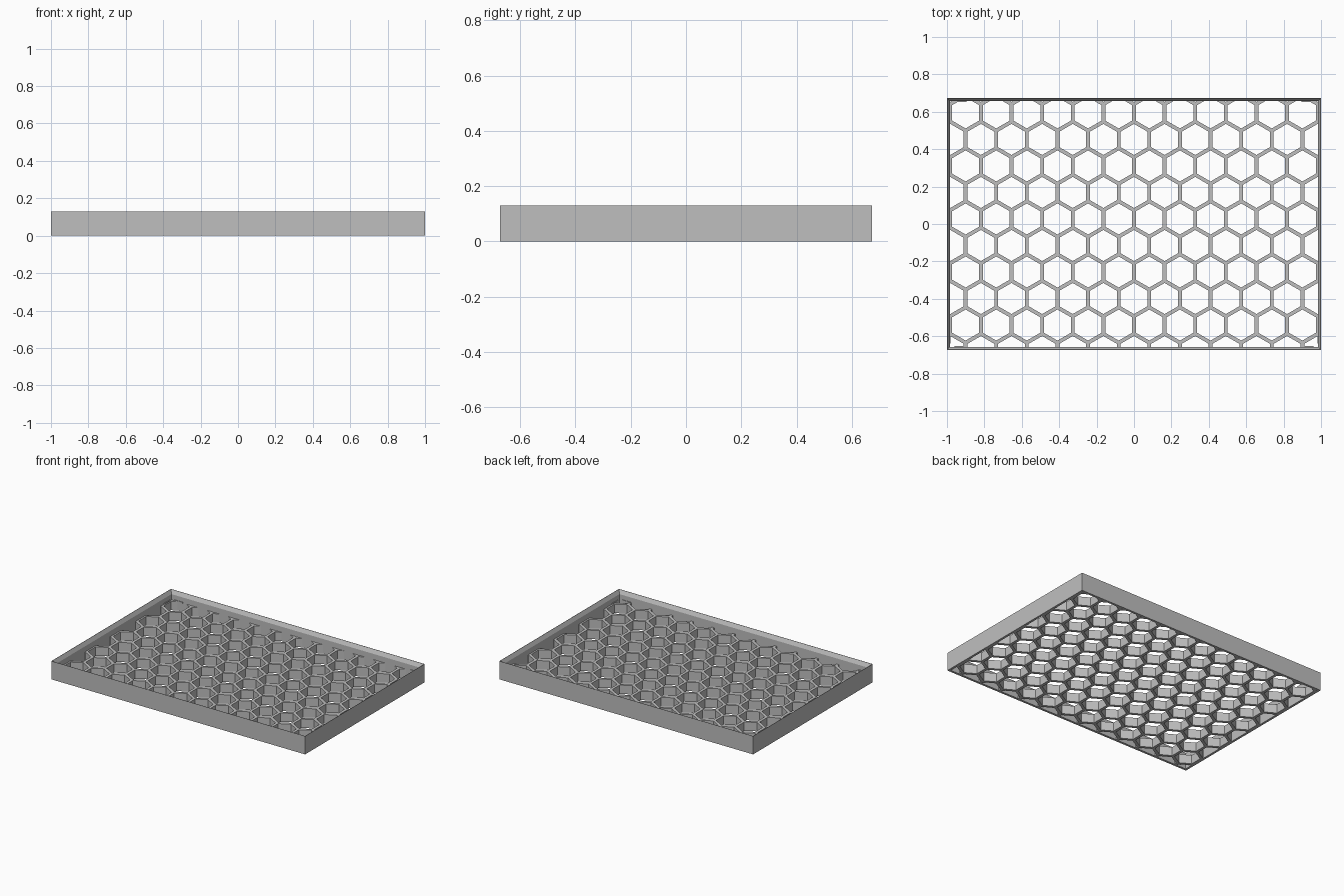
import bpy, bmesh
from math import sin, cos, pi, sqrt
from mathutils import Vector

HX, HY, H = 1.0, 0.673, 0.13      # half length, half width, rim height
WALL = 0.016                      # rim thickness
PITCH, BAR, MESH_H = 0.1637, 0.02, 0.063
ROW_Y = 0.594                     # centre of the rearmost full row

old = bpy.data.objects.get("Cube")
if old:
    bpy.data.objects.remove(old, do_unlink=True)

grey = bpy.data.materials.new("plain grey")
grey.use_nodes = True
colour = (0.52, 0.52, 0.52, 1)
grey.diffuse_color = colour
grey.node_tree.nodes["Principled BSDF"].inputs["Base Color"].default_value = colour


def finish(bm, name):
    bmesh.ops.recalc_face_normals(bm, faces=bm.faces[:])
    mesh = bpy.data.meshes.new(name)
    bm.to_mesh(mesh)
    bm.free()
    mesh.materials.append(grey)
    ob = bpy.data.objects.new(name, mesh)
    bpy.context.collection.objects.link(ob)
    return ob


# Rim: a wall section with an inner chamfer, swept round the rectangle
section = [(0, 0), (0, H), (0.002, H), (WALL, H - 0.027), (WALL, 0)]
bm = bmesh.new()
corners = []
for sx, sy in ((-1, -1), (1, -1), (1, 1), (-1, 1)):
    corners.append([bm.verts.new((sx * (HX - d), sy * (HY - d), z)) for d, z in section])
for i in range(4):
    a, b = corners[i], corners[(i + 1) % 4]
    for j in range(len(section)):
        k = (j + 1) % len(section)
        bm.faces.new((a[j], b[j], b[k], a[k]))
finish(bm, "rim")


# Honeycomb floor: flat hexagon rings, trimmed to the rim and extruded
def hexagon(bm, cx, cy, r):
    return [bm.verts.new((cx + r * sin(i * pi / 3), cy + r * cos(i * pi / 3), 0))
            for i in range(6)]


bm = bmesh.new()
outer_r = PITCH / sqrt(3)
inner_r = (PITCH - BAR) / sqrt(3)
for row in range(-1, 11):
    shift = 0.5 if row % 2 == 0 else 0
    for col in range(-8, 9):
        cx, cy = (col + shift) * PITCH, ROW_Y - row * outer_r * 1.5
        out, inn = hexagon(bm, cx, cy, outer_r), hexagon(bm, cx, cy, inner_r)
        for i in range(6):
            k = (i + 1) % 6
            bm.faces.new((out[i], out[k], inn[k], inn[i]))
bmesh.ops.remove_doubles(bm, verts=bm.verts[:], dist=0.0005)
for n, half in (((1, 0, 0), HX), ((-1, 0, 0), HX), ((0, 1, 0), HY), ((0, -1, 0), HY)):
    n = Vector(n)
    bmesh.ops.bisect_plane(bm, geom=bm.verts[:] + bm.edges[:] + bm.faces[:],
                           plane_co=n * (half - WALL * 0.8), plane_no=n, clear_outer=True)
grown = bmesh.ops.extrude_face_region(bm, geom=bm.faces[:])
top = [v for v in grown["geom"] if isinstance(v, bmesh.types.BMVert)]
bmesh.ops.translate(bm, verts=top, vec=(0, 0, MESH_H))
finish(bm, "honeycomb_floor")


# Small ledges inside each corner
def ledge(bm, x0, x1, y0, y1, z0, z1):
    for v in bmesh.ops.create_cube(bm, size=1)["verts"]:
        v.co = (x1 if v.co.x > 0 else x0, y1 if v.co.y > 0 else y0, z1 if v.co.z > 0 else z0)


bm = bmesh.new()
ledge(bm, 0.895, 0.96, HY - WALL - 0.004, HY - WALL + 0.004, 0.062, 0.07)
ledge(bm, HX - WALL - 0.004, HX - WALL + 0.004, 0.575, 0.64, 0.062, 0.07)
ledges = finish(bm, "corner_ledges")
mirror = ledges.modifiers.new("mirror", 'MIRROR')
mirror.use_axis = (True, True, False)
